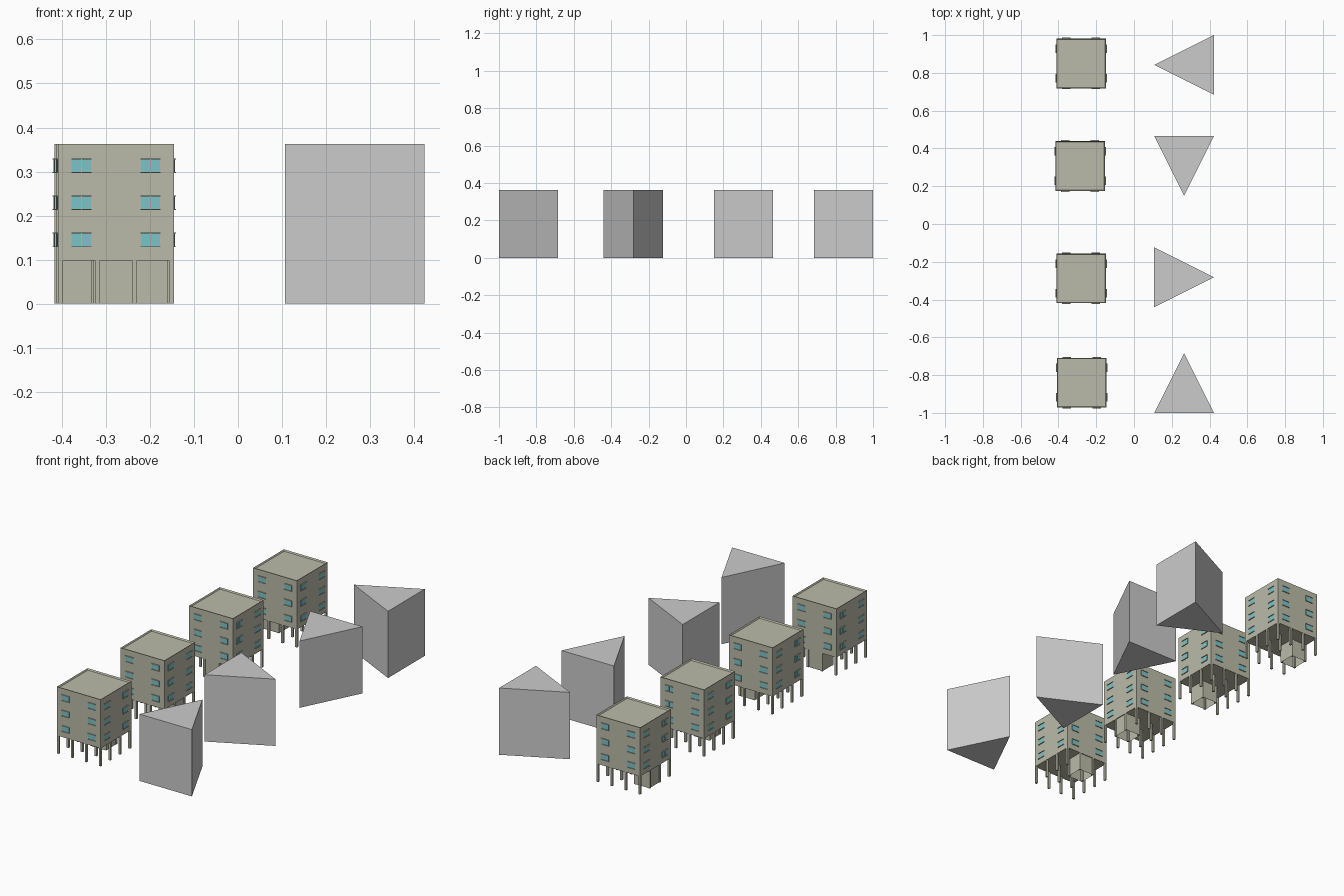
import bpy, bmesh, math
from mathutils import Matrix, Vector

if "Cube" in bpy.data.objects:
    bpy.data.objects.remove(bpy.data.objects["Cube"])

H, SLAB, HALF = 0.363, 0.098, 0.1315      # building height, underside of floors, half width
STEP = 0.084                              # column spacing


def material(name, color):
    m = bpy.data.materials.new(name)
    m.diffuse_color = (*color, 1)
    m.use_nodes = True
    m.node_tree.nodes["Principled BSDF"].inputs["Base Color"].default_value = m.diffuse_color
    return m


concrete = material("concrete", (0.5, 0.5, 0.4))
glass = material("glass", (0.2, 0.55, 0.58))


def box(bm, lo, hi, turn=0):
    """Axis-aligned box between two corners, then turned about z."""
    lo, hi = Vector(lo), Vector(hi)
    m = (Matrix.Rotation(turn, 4, 'Z') @ Matrix.Translation((lo + hi) / 2)
         @ Matrix.Diagonal((*(hi - lo), 1)))
    return bmesh.ops.create_cube(bm, size=1, matrix=m)["verts"]


def to_mesh(bm, name, mat=None):
    me = bpy.data.meshes.new(name)
    bm.to_mesh(me)
    bm.free()
    if mat:
        me.materials.append(mat)
    return me


def make_block():
    # upper floors, with a sunken roof behind a low parapet
    bm = bmesh.new()
    box(bm, (-HALF, -HALF, SLAB), (HALF, HALF, H))
    top = max(bm.faces, key=lambda f: f.calc_center_median().z)
    bmesh.ops.inset_region(bm, faces=[top], thickness=0.006)
    for v in top.verts:
        v.co.z -= 0.008
    return to_mesh(bm, "floors", concrete)


def make_columns():
    # grid of slim square columns
    bm = bmesh.new()
    r = 0.0055
    for i in range(4):
        for j in range(4):
            x, y = (i - 1.5) * STEP, (j - 1.5) * STEP
            box(bm, (x - r, y - r, 0), (x + r, y + r, SLAB))
    return to_mesh(bm, "columns", concrete)


def make_core():
    # stair core, open at the bottom
    bm = bmesh.new()
    box(bm, (-0.0455, 0.036, 0), (0.0455, 0.127, SLAB))
    bottom = min(bm.faces, key=lambda f: f.calc_center_median().z)
    bmesh.ops.delete(bm, geom=[bottom], context='FACES_ONLY')
    return to_mesh(bm, "core", concrete)


def make_windows():
    # panes, mullions, lintels and sills on all four faces
    panes, frames = bmesh.new(), bmesh.new()
    for side in range(4):
        turn = side * math.pi / 2
        for x in (-0.0785, 0.0785):
            for z in (0.145, 0.229, 0.313):
                for s in (-1, 1):
                    a, b = sorted((s * 0.001, s * 0.022))
                    box(panes, (x + a, -HALF - 0.0015, z - 0.0145),
                        (x + b, -HALF + 0.002, z + 0.0145), turn)
                    zz = z + s * 0.0155
                    box(frames, (x - 0.0225, -HALF - 0.005, zz - 0.001),
                        (x + 0.0225, -HALF + 0.002, zz + 0.001), turn)
                box(frames, (x - 0.001, -HALF - 0.002, z - 0.0145),
                    (x + 0.001, -HALF + 0.002, z + 0.0145), turn)
    return to_mesh(panes, "window_panes", glass), to_mesh(frames, "window_frames", concrete)


def make_prism():
    # triangular block, apex towards +y
    bm = bmesh.new()
    r = 0.158
    vs = [bm.verts.new(p) for p in ((-r, -r, 0), (r, -r, 0), (0, r, 0))]
    base = bm.faces.new(vs)
    ext = bmesh.ops.extrude_face_region(bm, geom=[base])["geom"]
    bmesh.ops.translate(bm, vec=(0, 0, H),
                        verts=[g for g in ext if isinstance(g, bmesh.types.BMVert)])
    bmesh.ops.recalc_face_normals(bm, faces=bm.faces)
    return to_mesh(bm, "triangular_block")


def place(mesh, name, loc, turn):
    ob = bpy.data.objects.new(name, mesh)
    ob.location = (*loc, 0)
    ob.rotation_euler.z = turn
    bpy.context.collection.objects.link(ob)


building = [make_block(), make_columns(), make_core(), *make_windows()]
prism = make_prism()

# four pairs along y, each turned a further quarter clockwise
spots = [((-0.277, -0.84), -0.842), ((-0.28, -0.288), -0.282),
         ((-0.285, 0.307), 0.308), ((-0.28, 0.85), 0.842)]
for i, (centre, prism_y) in enumerate(spots):
    turn = -i * math.pi / 2
    for me in building:
        place(me, f"{me.name}_{i + 1}", centre, turn)
    place(prism, f"triangular_block_{i + 1}", (0.265, prism_y), turn)
